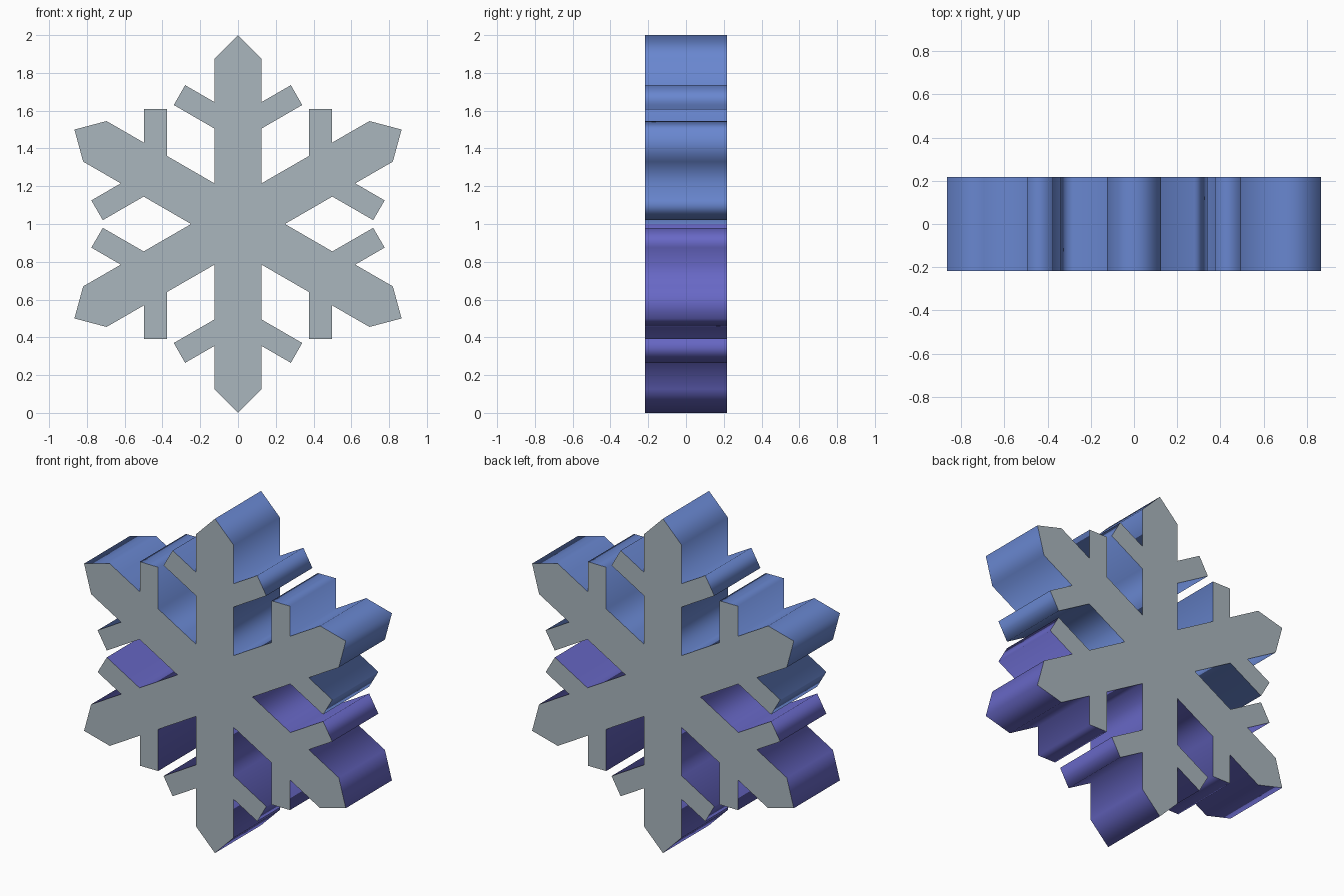
import bpy, bmesh, math

if "Cube" in bpy.data.objects:
    bpy.data.objects.remove(bpy.data.objects["Cube"])

DEPTH = 0.218          # half thickness
CENTRE_Z = 1.0


def make_material(name, rgb):
    m = bpy.data.materials.new(name)
    m.diffuse_color = (*rgb, 1.0)
    m.use_nodes = True
    m.node_tree.nodes["Principled BSDF"].inputs["Base Color"].default_value = m.diffuse_color
    return m


materials = [
    make_material("pale_grey_face", (0.402, 0.468, 0.515)),
    make_material("blue_side", (0.141, 0.242, 0.631)),
    make_material("violet_side", (0.138, 0.138, 0.565)),
]

# Right half of one arm, from inner valley to just before the tip
half_arm = [(0.124, 0.215), (0.124, 0.505), (0.34, 0.63), (0.28, 0.735),
            (0.124, 0.645), (0.124, 0.875)]
# Full arm: mirrored left half (its valley belongs to the next arm), tip, right half
arm = [(-x, z) for x, z in half_arm[1:]] + [(0.0, 1.0)] + half_arm[::-1]

# Six-fold outline
outline = []
for k in range(6):
    a = -math.radians(60 * k)
    c, s = math.cos(a), math.sin(a)
    outline += [(x * c - z * s, x * s + z * c + CENTRE_Z) for x, z in arm]

# Extrude the outline into a thick plate
bm = bmesh.new()
base = bm.faces.new([bm.verts.new((x, -DEPTH, z)) for x, z in outline])
result = bmesh.ops.extrude_face_region(bm, geom=[base], use_keep_orig=True)
for v in [g for g in result["geom"] if isinstance(g, bmesh.types.BMVert)]:
    v.co.y = DEPTH
bmesh.ops.recalc_face_normals(bm, faces=bm.faces)

# Flat grey caps; soft sides, blue on the upper half and violet below
for f in bm.faces:
    if len(f.verts) > 4:
        f.material_index = 0
        f.smooth = False
        for e in f.edges:
            e.smooth = False
    else:
        f.material_index = 1 if f.calc_center_median().z > CENTRE_Z else 2
        f.smooth = True

# Split caps into triangles so the concave outline fills cleanly
bmesh.ops.triangulate(bm, faces=[f for f in bm.faces if len(f.verts) > 4])

mesh = bpy.data.meshes.new("snowflake")
bm.to_mesh(mesh)
bm.free()
for m in materials:
    mesh.materials.append(m)
obj = bpy.data.objects.new("snowflake", mesh)
bpy.context.collection.objects.link(obj)
